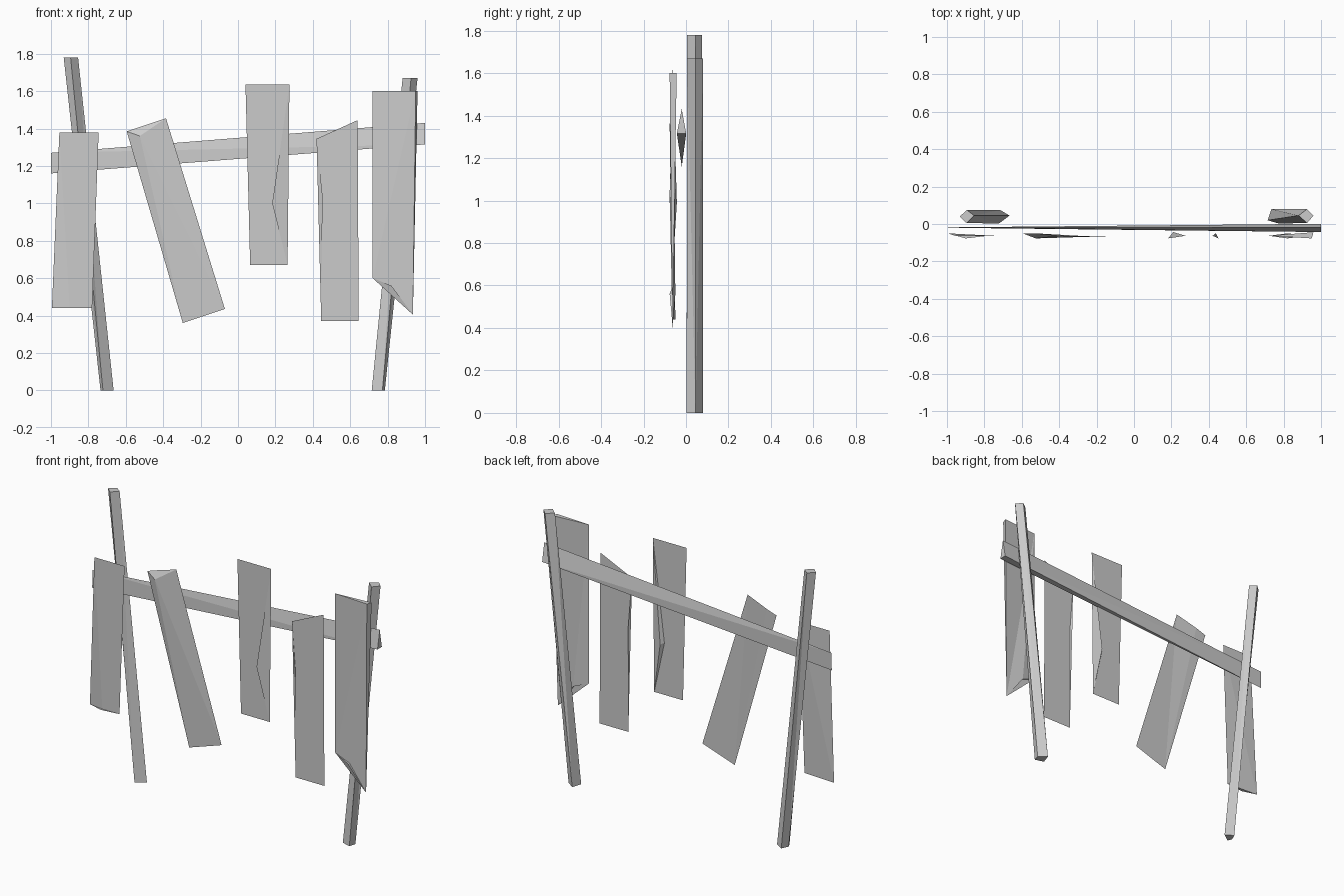
import bpy
import bmesh

cube = bpy.data.objects.get("Cube")
if cube:
    bpy.data.objects.remove(cube, do_unlink=True)

grey = bpy.data.materials.new("weathered_grey")
grey.use_nodes = True
grey.diffuse_color = (0.6, 0.6, 0.6, 1)
grey.node_tree.nodes["Principled BSDF"].inputs["Base Color"].default_value = (0.6, 0.6, 0.6, 1)


def bridge(name, first, second):
    """Solid between two matching outlines; coinciding points close to an edge."""
    bm = bmesh.new()
    a = [bm.verts.new(p) for p in first]
    b = [bm.verts.new(p) for p in second]
    n = len(a)
    bm.faces.new(a)
    bm.faces.new(b[::-1])
    for i in range(n):
        j = (i + 1) % n
        bm.faces.new((a[j], a[i], b[i], b[j]))
    bmesh.ops.triangulate(bm, faces=bm.faces[:])
    bmesh.ops.remove_doubles(bm, verts=bm.verts[:], dist=0.0005)
    bmesh.ops.recalc_face_normals(bm, faces=bm.faces[:])
    mesh = bpy.data.meshes.new(name)
    bm.to_mesh(mesh)
    bm.free()
    mesh.materials.append(grey)
    obj = bpy.data.objects.new(name, mesh)
    bpy.context.collection.objects.link(obj)
    return obj


def plank(name, points):
    """Points are x, z, front y, back y, and the back point's shift in x and z."""
    front = [(x, yf, z) for x, z, yf, yb, dx, dz in points]
    back = [(x + dx, yb, z + dz) for x, z, yf, yb, dx, dz in points]
    return bridge(name, front, back)


def post(name, bottom, top, height):
    """Leaning, slightly twisted four-sided post."""
    return bridge(name, [(x, y, 0.0) for x, y in bottom],
                  [(x, y, height) for x, y in top])


# Leaning posts behind the rail
post("right_post",
     [(-0.735, 0.03), (-0.722, 0.003), (-0.665, 0.045), (-0.715, 0.075)],
     [(-0.932, 0.04), (-0.895, 0.005), (-0.855, 0.045), (-0.893, 0.075)], 1.78)
post("left_post",
     [(0.715, 0.02), (0.772, 0.003), (0.785, 0.045), (0.735, 0.08)],
     [(0.88, 0.045), (0.925, 0.005), (0.96, 0.045), (0.925, 0.08)], 1.67)

# Sloping rail, tapering from a triangular end to a thin one
bridge("rail",
       [(-1, -0.02, 1.16), (-1, -0.02, 1.16), (-1, -0.018, 1.27)],
       [(1, -0.043, 1.315), (1, 0.001, 1.315), (1, -0.02, 1.43)])

# Thin broken planks in front of the rail
F, M, B = -0.077, -0.063, -0.05
plank("plank_1", [
    (-0.955, 1.38, M, M, 0, 0), (-0.745, 1.38, M, M, 0, 0),
    (-0.78, 0.44, M, M, 0, 0), (-0.9, 0.44, F, M, 0, 0),
    (-0.995, 0.44, B, B, 0, 0)])
plank("plank_2", [
    (-0.595, 1.385, B, B, 0, 0), (-0.525, 1.36, F, B, 0, 0.048),
    (-0.385, 1.455, M, M, 0, 0), (-0.07, 0.435, M, M, 0, 0),
    (-0.295, 0.36, M, M, 0, 0)])
plank("plank_3", [
    (0.04, 1.635, M, M, 0, 0), (0.275, 1.635, M, M, 0, 0),
    (0.183, 1.0, F, -0.043, 0.027, -0.01),
    (0.265, 0.67, M, M, 0, 0), (0.065, 0.67, M, M, 0, 0)])
plank("plank_4", [
    (0.42, 1.345, M, M, 0, 0), (0.64, 1.445, M, M, 0, 0),
    (0.645, 0.37, M, M, 0, 0), (0.445, 0.37, M, M, 0, 0),
    (0.452, 1.04, F, B, -0.015, 0)])
plank("plank_5", [
    (0.72, 1.6, M, M, 0, 0), (0.95, 1.6, F, -0.044, 0.01, 0),
    (0.935, 0.405, M, M, 0, 0), (0.82, 0.56, F, B, 0, 0),
    (0.72, 0.6, M, M, 0, 0)])
